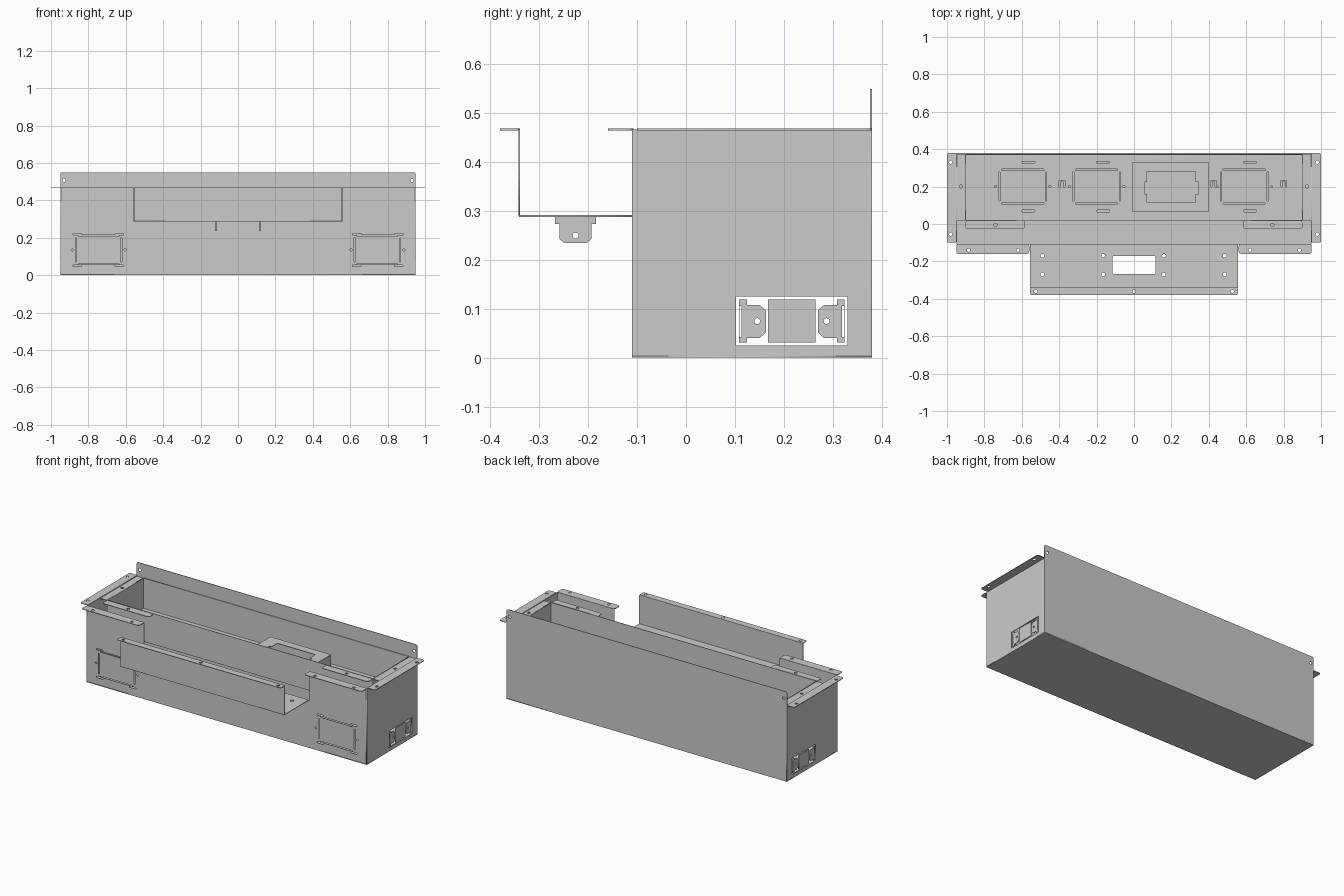
import bpy, math
from mathutils import Matrix

if "Cube" in bpy.data.objects:
    bpy.data.objects.remove(bpy.data.objects["Cube"])

T = 0.004                       # sheet thickness
TOP = 0.467                     # rim height
TRAY = 0.29                     # tray floor height
LINER = 0.28                    # raised inner floor height

PLANES = {
    'xy': lambda d: Matrix.Translation((0, 0, d)),
    'xz': lambda d: Matrix(((1, 0, 0, 0), (0, 0, -1, d), (0, 1, 0, 0), (0, 0, 0, 1))),
    'yz': lambda d: Matrix(((0, 0, 1, d), (1, 0, 0, 0), (0, 1, 0, 0), (0, 0, 0, 1))),
}


def rect(x0, x1, y0, y1, r=0.0):
    if r == 0:
        return [(x0, y0), (x1, y0), (x1, y1), (x0, y1)]
    pts = []
    corners = [(x1 - r, y1 - r), (x0 + r, y1 - r), (x0 + r, y0 + r), (x1 - r, y0 + r)]
    for i, (cx, cy) in enumerate(corners):
        for k in range(4):
            a = math.radians(90 * i + 30 * k)
            pts.append((cx + r * math.cos(a), cy + r * math.sin(a)))
    return pts


def hole(x, y, r=0.009):
    return [(x + r * math.cos(i * math.pi / 8), y + r * math.sin(i * math.pi / 8)) for i in range(16)]


def mir(loops):
    return [[(-x, y) for x, y in lp] for lp in loops]


def plate(name, plane, d, loops, t=T):
    """Flat sheet: first loop is the outline, nested loops cut holes or islands."""
    cu = bpy.data.curves.new(name, 'CURVE')
    cu.dimensions = '2D'
    cu.fill_mode = 'BOTH'
    cu.extrude = t / 2
    for lp in loops:
        sp = cu.splines.new('POLY')
        sp.points.add(len(lp) - 1)
        for p, (x, y) in zip(sp.points, lp):
            p.co = (x, y, 0, 1)
        sp.use_cyclic_u = True
    ob = bpy.data.objects.new(name, cu)
    bpy.context.collection.objects.link(ob)
    ob.matrix_world = PLANES[plane](d)
    bpy.ops.object.select_all(action='DESELECT')
    ob.select_set(True)
    bpy.context.view_layer.objects.active = ob
    bpy.ops.object.convert(target='MESH')
    return ob


def knockout(cx, cy, hx, hy, w=0.006):
    """Four slits around a punch-out panel plus two screw holes."""
    g = 0.012
    return [rect(cx - hx + g, cx + hx - g, cy + s * hy - w / 2, cy + s * hy + w / 2) for s in (-1, 1)] + \
           [rect(cx + s * hx - w / 2, cx + s * hx + w / 2, cy - hy + g, cy + hy - g) for s in (-1, 1)] + \
           [hole(cx + s * (hx + 0.02), cy, 0.006) for s in (-1, 1)]


# outer shell: floor, back and notched front
plate('floor_panel', 'xy', T / 2, [rect(-0.95, 0.95, -0.11, 0.38)])
plate('back_panel', 'xz', 0.38 - T / 2,
      [rect(-0.95, 0.95, 0, 0.55, 0.01), hole(-0.93, 0.507), hole(0.93, 0.507)])
front = [(-0.95, T), (0.95, T), (0.95, TOP), (0.56, TOP), (0.56, TRAY), (-0.56, TRAY), (-0.56, TOP), (-0.95, TOP)]
front_cuts = knockout(0.745, 0.135, 0.121, 0.076)
for sx in (0.635, 0.86):
    for z in (0.05, 0.22):
        front_cuts.append(rect(sx - 0.022, sx + 0.022, z - 0.004, z + 0.004))
plate('front_panel', 'xz', -0.11 + T / 2, [front] + front_cuts + mir(front_cuts))

# end wall opening with a centre plate and two drilled tabs left in it
end_loops = [rect(-0.11, 0.38, T, TOP), rect(0.102, 0.33, 0.025, 0.125),
             rect(0.168, 0.265, 0.031, 0.119)]
for s in (-1, 1):
    tab = [(0.11, 0.031), (0.055, 0.031), (0.055, 0.04), (0.043, 0.04), (0.043, 0.04), (0.018, 0.04)]
    profile = [(0.108, 0.031), (0.092, 0.031), (0.092, 0.04), (0.066, 0.04), (0.053, 0.052),
               (0.053, 0.097), (0.066, 0.108), (0.092, 0.108), (0.092, 0.119), (0.108, 0.119)]
    end_loops.append([(0.2165 + s * y, z) for y, z in profile])
    end_loops.append(hole(0.2165 + s * 0.071, 0.075, 0.006))
    end_loops.append(rect(0.2165 + s * 0.105 - 0.002, 0.2165 + s * 0.105 + 0.002, 0.042, 0.106))

# mirrored rim parts
for s, side in ((-1, 'left'), (1, 'right')):
    fix = (lambda l: l) if s > 0 else mir
    plate(side + '_end_panel', 'yz', s * (0.95 - T / 2), end_loops)
    plate(side + '_end_flange', 'xy', TOP, fix(
        [rect(0.948, 1.0, -0.10, 0.38, 0.01), hole(0.98, -0.055), hole(0.98, 0.33)]))
    plate(side + '_front_flange', 'xy', TOP, fix(
        [rect(0.56, 0.95, -0.16, -0.107, 0.012), hole(0.62, -0.14), hole(0.885, -0.14)]))
    # inner liner end wall and its lips
    plate(side + '_liner_end', 'yz', s * 0.90, [rect(0.02, 0.373, LINER, TOP)])
    plate(side + '_liner_lip', 'xy', TOP - 0.004, fix(
        [rect(0.90, 0.947, 0.02, 0.373), hole(0.925, 0.2)]))
    plate(side + '_liner_tab', 'xy', TOP - 0.004, fix(
        [rect(0.585, 0.90, -0.027, 0.02, 0.01), hole(0.74, -0.005)]))
    # drilled tab folded down from the tray opening
    tab = [(-0.268, TRAY), (-0.268, 0.274), (-0.259, 0.274), (-0.259, 0.243), (-0.249, 0.235),
           (-0.203, 0.235), (-0.193, 0.243), (-0.193, 0.274), (-0.184, 0.274), (-0.184, TRAY)]
    plate(side + '_tray_tab', 'yz', s * 0.117, [tab, hole(-0.226, 0.25, 0.006)])

# inner liner walls
plate('liner_front', 'xz', 0.02, [rect(-0.90, 0.90, LINER, TOP)])
plate('liner_back', 'xz', 0.372, [rect(-0.90, 0.90, LINER, TOP)])

# inner liner floor with punch-outs, slots and hook cut-outs
cuts = []
for cx in (-0.595, -0.2, 0.59):
    cuts += knockout(cx, 0.2, 0.125, 0.09)
for cx in (-0.565, -0.165, 0.62):
    cuts += [rect(cx - 0.035, cx + 0.035, y - 0.005, y + 0.005, 0.004) for y in (0.07, 0.33)]
for cx in (-0.385, 0.425, 0.80):
    cuts.append([(cx - 0.015, 0.197), (cx - 0.009, 0.197), (cx - 0.009, 0.226), (cx + 0.009, 0.226),
                 (cx + 0.009, 0.197), (cx + 0.015, 0.197), (cx + 0.015, 0.232), (cx - 0.015, 0.232)])
plate('liner_floor', 'xy', LINER, [rect(-0.90, 0.90, 0.02, 0.373)] + cuts)

# raised outlet box with a window in its top
window = [(0.07, 0.115), (0.33, 0.115), (0.33, 0.16), (0.345, 0.16), (0.345, 0.225), (0.33, 0.225),
          (0.33, 0.28), (0.07, 0.28), (0.07, 0.225), (0.055, 0.225), (0.055, 0.16), (0.07, 0.16)]
plate('outlet_box_top', 'xy', 0.36, [rect(-0.01, 0.40, 0.066, 0.328), window])
for y in (0.068, 0.326):
    plate('outlet_box_long_wall', 'xz', y, [rect(-0.01, 0.40, LINER, 0.36)])
for x in (-0.008, 0.398):
    plate('outlet_box_end_wall', 'yz', x, [rect(0.066, 0.328, LINER, 0.36)])

# front tray: floor, upright and folded lip
tray_holes = [hole(x, y, 0.01) for x in (-0.49, -0.165, 0.16, 0.485) for y in (-0.17, -0.27)]
plate('tray_floor', 'xy', TRAY, [rect(-0.555, 0.555, -0.342, -0.107),
                                 rect(-0.115, 0.115, -0.268, -0.17, 0.008)] + tray_holes)
plate('tray_upright', 'xz', -0.341, [rect(-0.555, 0.555, TRAY, TOP)])
plate('tray_lip', 'xy', TOP, [rect(-0.555, 0.555, -0.38, -0.339, 0.01)] +
      [hole(x, -0.36) for x in (-0.525, 0, 0.525)])
